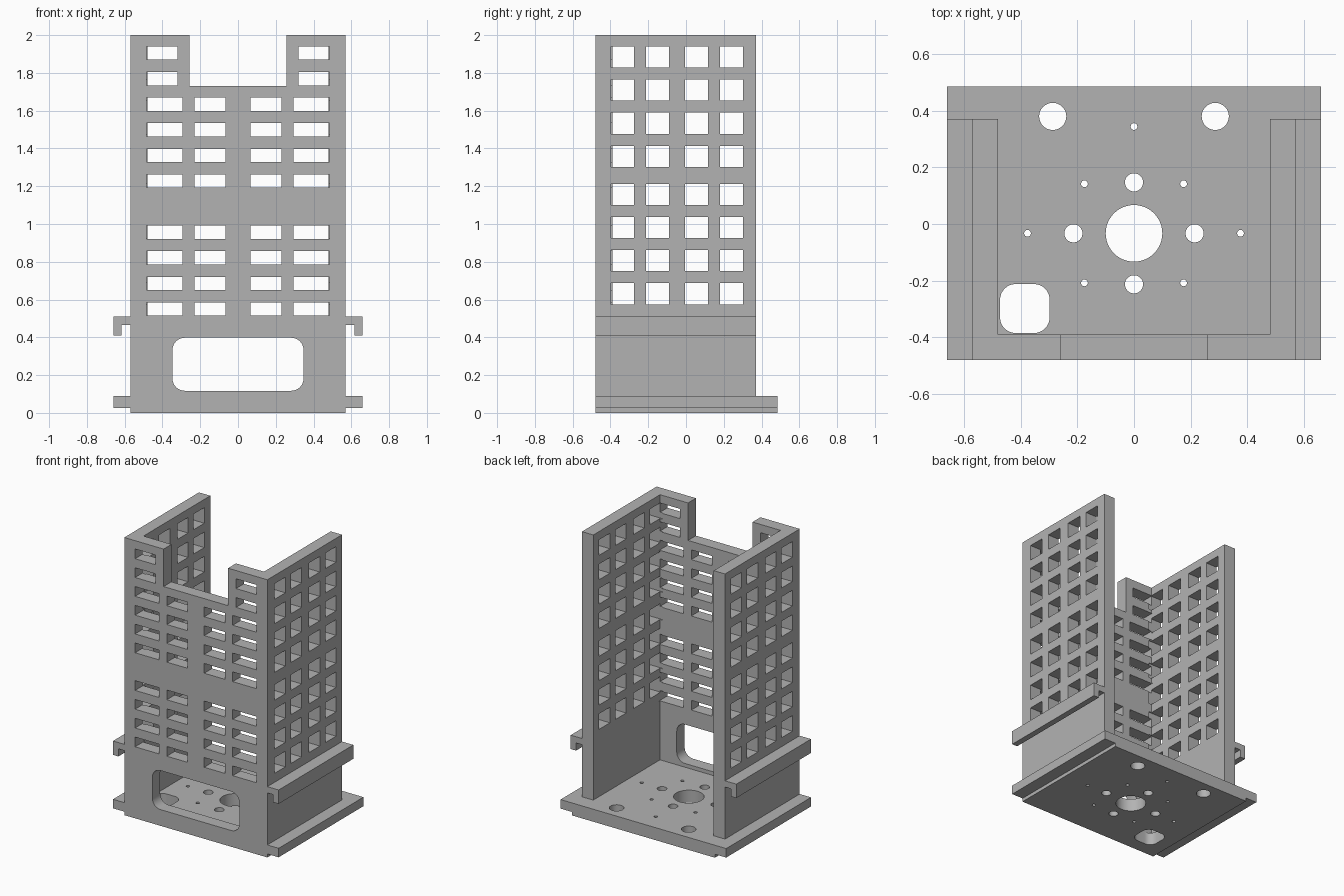
import bpy, bmesh
from math import sin, cos, pi, radians
from mathutils import Vector

if "Cube" in bpy.data.objects:
    bpy.data.objects.remove(bpy.data.objects["Cube"], do_unlink=True)

grey = bpy.data.materials.new("plain grey")
grey.use_nodes = True
colour = (0.45, 0.45, 0.45, 1)
grey.diffuse_color = colour
grey.node_tree.nodes["Principled BSDF"].inputs["Base Color"].default_value = colour


def rect(u0, u1, v0, v1):
    return [(u0, v0), (u1, v0), (u1, v1), (u0, v1)]


def circle(u, v, r, n=32):
    return [(u + r * cos(2 * pi * i / n), v + r * sin(2 * pi * i / n)) for i in range(n)]


def rounded(u0, u1, v0, v1, r, n=8):
    corners = [(u1 - r, v1 - r), (u0 + r, v1 - r), (u0 + r, v0 + r), (u1 - r, v0 + r)]
    return [(u + r * cos(pi / 2 * (k + i / n)), v + r * sin(pi / 2 * (k + i / n)))
            for k, (u, v) in enumerate(corners) for i in range(n + 1)]


def mirrored(outline):
    return [(-u, v) for u, v in outline]


def prism(bm, outline, axis, lo, hi):
    """Extrude a flat outline along one axis."""
    place = {"x": lambda u, v, d: (d, u, v),
             "y": lambda u, v, d: (u, d, v),
             "z": lambda u, v, d: (u, v, d)}[axis]
    face = bm.faces.new([bm.verts.new(place(u, v, lo)) for u, v in outline])
    move = Vector(place(0, 0, hi - lo))
    result = bmesh.ops.extrude_face_region(bm, geom=[face], use_keep_orig=True)
    verts = [g for g in result["geom"] if isinstance(g, bmesh.types.BMVert)]
    bmesh.ops.translate(bm, verts=verts, vec=move)


def solid(name, prisms):
    bm = bmesh.new()
    for args in prisms:
        prism(bm, *args)
    bmesh.ops.recalc_face_normals(bm, faces=bm.faces)
    mesh = bpy.data.meshes.new(name)
    bm.to_mesh(mesh)
    bm.free()
    mesh.materials.append(grey)
    obj = bpy.data.objects.new(name, mesh)
    bpy.context.collection.objects.link(obj)
    return obj


def combine(target, tool, operation):
    mod = target.modifiers.new(tool.name, "BOOLEAN")
    mod.operation, mod.solver, mod.object = operation, "EXACT", tool
    bpy.context.view_layer.update()
    done = target.evaluated_get(bpy.context.evaluated_depsgraph_get())
    mesh = bpy.data.meshes.new_from_object(done)
    target.modifiers.clear()
    target.data = mesh
    bpy.data.objects.remove(tool, do_unlink=True)


# Three walls, open at the back
FRONT, INNER, BACK = -0.48, -0.39, 0.37
plan = [(-0.57, FRONT), (0.57, FRONT), (0.57, BACK), (0.48, BACK),
        (0.48, INNER), (-0.48, INNER), (-0.48, BACK), (-0.57, BACK)]
tower = solid("tower_enclosure", [(plan, "z", 0, 2)])

# Front slots, top notch and rounded opening
front_cuts = [rect(-0.257, 0.257, 1.73, 2.1), rounded(-0.347, 0.347, 0.117, 0.398, 0.065)]
for row in range(10 + 1):
    if row == 6:
        continue
    z = 1.905 - 0.1355 * row
    spans = [(0.32, 0.484)] if row < 2 else [(0.294, 0.484), (0.067, 0.231)]
    for a, b in spans:
        slot = rect(a, b, z - 0.035, z + 0.035)
        front_cuts += [slot, mirrored(slot)]
combine(tower, solid("front_cutter", [(c, "y", -0.6, -0.38) for c in front_cuts]), "DIFFERENCE")

# Side windows in two groups of four rows
side_cuts = []
for y in (-0.336, -0.151, 0.056, 0.241):
    for top in (1.884, 1.157):
        for row in range(4):
            z = top - 0.1755 * row
            side_cuts.append(rect(y - 0.061, y + 0.061, z - 0.056, z + 0.056))
combine(tower, solid("side_cutter", [(c, "x", *span) for c in side_cuts
                                     for span in ((0.46, 0.7), (-0.7, -0.46))]), "DIFFERENCE")

# Base plate with raised side lips
section = [(-0.57, 0), (0.57, 0), (0.57, 0.025), (0.66, 0.025),
           (0.66, 0.09), (-0.66, 0.09), (-0.66, 0.025), (-0.57, 0.025)]
combine(tower, solid("base_plate", [(section, "y", FRONT, 0.485)]), "UNION")

# Hooked side rails
hook = [(0.56, 0.465), (0.617, 0.465), (0.617, 0.41), (0.66, 0.41), (0.66, 0.51), (0.56, 0.51)]
combine(tower, solid("side_rails", [(h, "y", FRONT, BACK) for h in (hook, mirrored(hook))]), "UNION")

# Holes through the floor
mid = -0.033
holes = [rounded(-0.473, -0.298, -0.385, -0.212, 0.055), circle(0, mid, 0.1, 48),
         circle(0, mid + 0.18, 0.032), circle(0, mid - 0.18, 0.032), circle(0, 0.344, 0.012, 16)]
for s in (-1, 1):
    holes += [circle(s * 0.287, 0.38, 0.048), circle(s * 0.214, mid, 0.032),
              circle(s * 0.376, mid, 0.012, 16)]
    holes += [circle(s * 0.175, mid + t * 0.175, 0.012, 16) for t in (-1, 1)]
combine(tower, solid("floor_cutter", [(h, "z", -0.1, 0.105) for h in holes]), "DIFFERENCE")

# Sharp walls, smooth hole rims
bpy.ops.object.select_all(action="DESELECT")
tower.select_set(True)
bpy.context.view_layer.objects.active = tower
bpy.ops.object.shade_smooth_by_angle(angle=radians(30))
